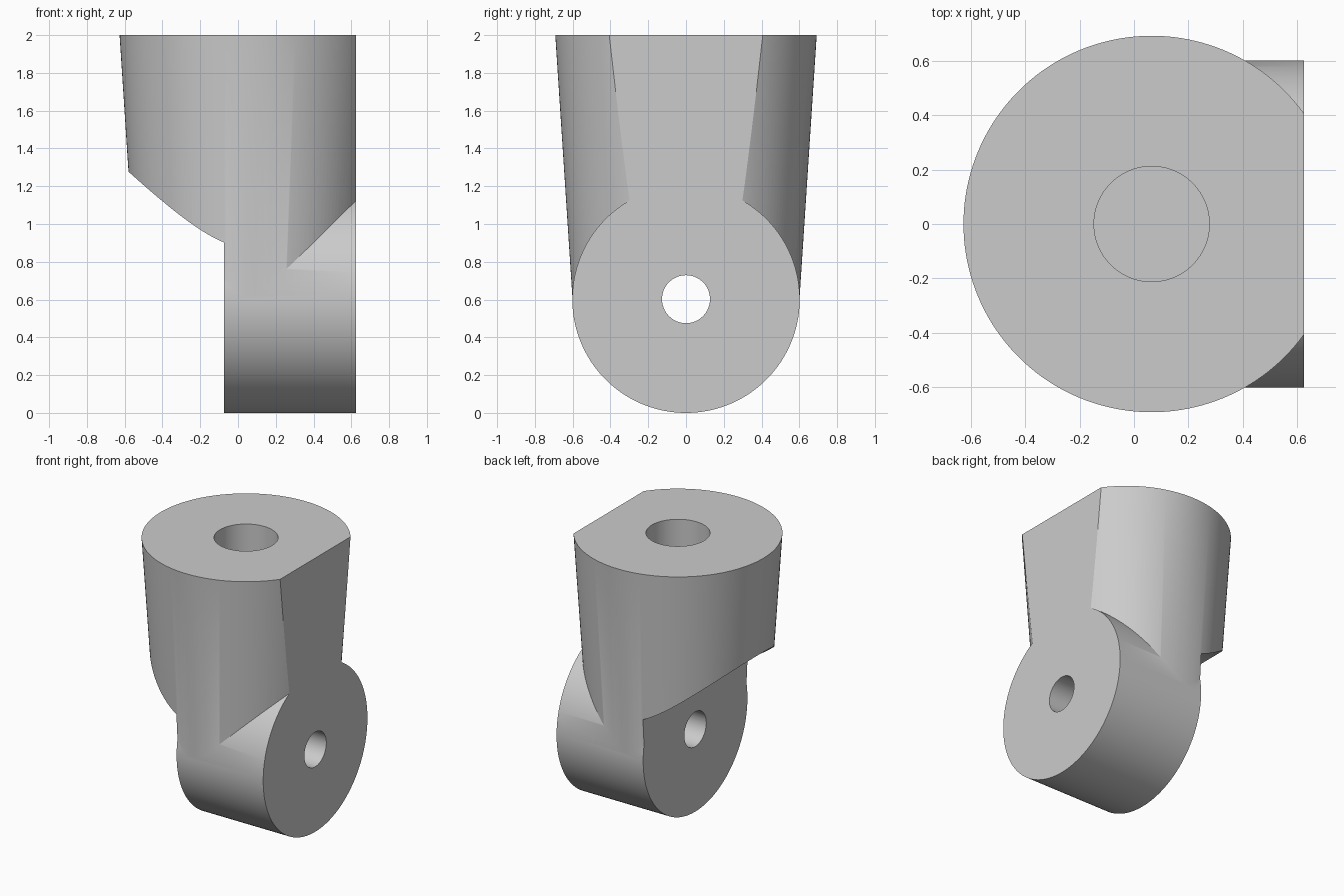
import bpy
from math import pi, radians

if "Cube" in bpy.data.objects:
    bpy.data.objects.remove(bpy.data.objects["Cube"], do_unlink=True)

# Main dimensions
AXIS_X = 0.065               # axis of the tapered socket
PIN_Z = 0.602                # height of the pin axis
LEFT, RIGHT = -0.075, 0.625  # flat faces of the knuckle
TOP = 2.0

grey = bpy.data.materials.new("plain_grey")
grey.use_nodes = True
grey.diffuse_color = (0.6, 0.6, 0.6, 1)
grey.node_tree.nodes["Principled BSDF"].inputs["Base Color"].default_value = (0.6, 0.6, 0.6, 1)


def finish(name):
    ob = bpy.context.object
    ob.name = name
    ob.data.materials.append(grey)
    return ob


def upright(name, r_low, r_high, z0, z1, sides=160):
    bpy.ops.mesh.primitive_cone_add(vertices=sides, radius1=r_low, radius2=r_high, depth=z1 - z0,
                                    location=(AXIS_X, 0, (z0 + z1) / 2))
    return finish(name)


def crosswise(name, radius, x0, x1, sides=160):
    bpy.ops.mesh.primitive_cylinder_add(vertices=sides, radius=radius, depth=x1 - x0,
                                        location=((x0 + x1) / 2, 0, PIN_Z), rotation=(0, pi / 2, 0))
    return finish(name)


def combine(target, tool, operation):
    mod = target.modifiers.new(tool.name, 'BOOLEAN')
    mod.operation = operation
    mod.solver = 'EXACT'
    mod.object = tool
    bpy.ops.object.select_all(action='DESELECT')
    bpy.context.view_layer.objects.active = target
    target.select_set(True)
    bpy.ops.object.modifier_apply(modifier=mod.name)
    bpy.data.objects.remove(tool, do_unlink=True)


# Tapered socket body
body = upright("clevis_joint", 0.601, 0.692, PIN_Z + 0.004, TOP)

# Flat on the side level with the knuckle
bpy.ops.mesh.primitive_cube_add(size=1, location=(RIGHT + 0.5, 0, 1.3))
flat = finish("flat_cutter")
flat.scale = (1, 3, 4)
combine(body, flat, 'DIFFERENCE')

# Round clearance for the mating knuckle
combine(body, crosswise("clearance_cutter", 0.675, -1.2, LEFT), 'DIFFERENCE')

# Knuckle, pin hole and blind bore in the top
combine(body, crosswise("knuckle", PIN_Z, LEFT, RIGHT), 'UNION')
combine(body, crosswise("pin_hole_cutter", 0.127, -1, 1, 64), 'DIFFERENCE')
combine(body, upright("bore_cutter", 0.212, 0.212, 1.4, TOP + 0.2, 96), 'DIFFERENCE')

# Smooth curved walls with sharp rims
bpy.context.view_layer.objects.active = body
body.select_set(True)
bpy.ops.object.shade_smooth_by_angle(angle=radians(25))
